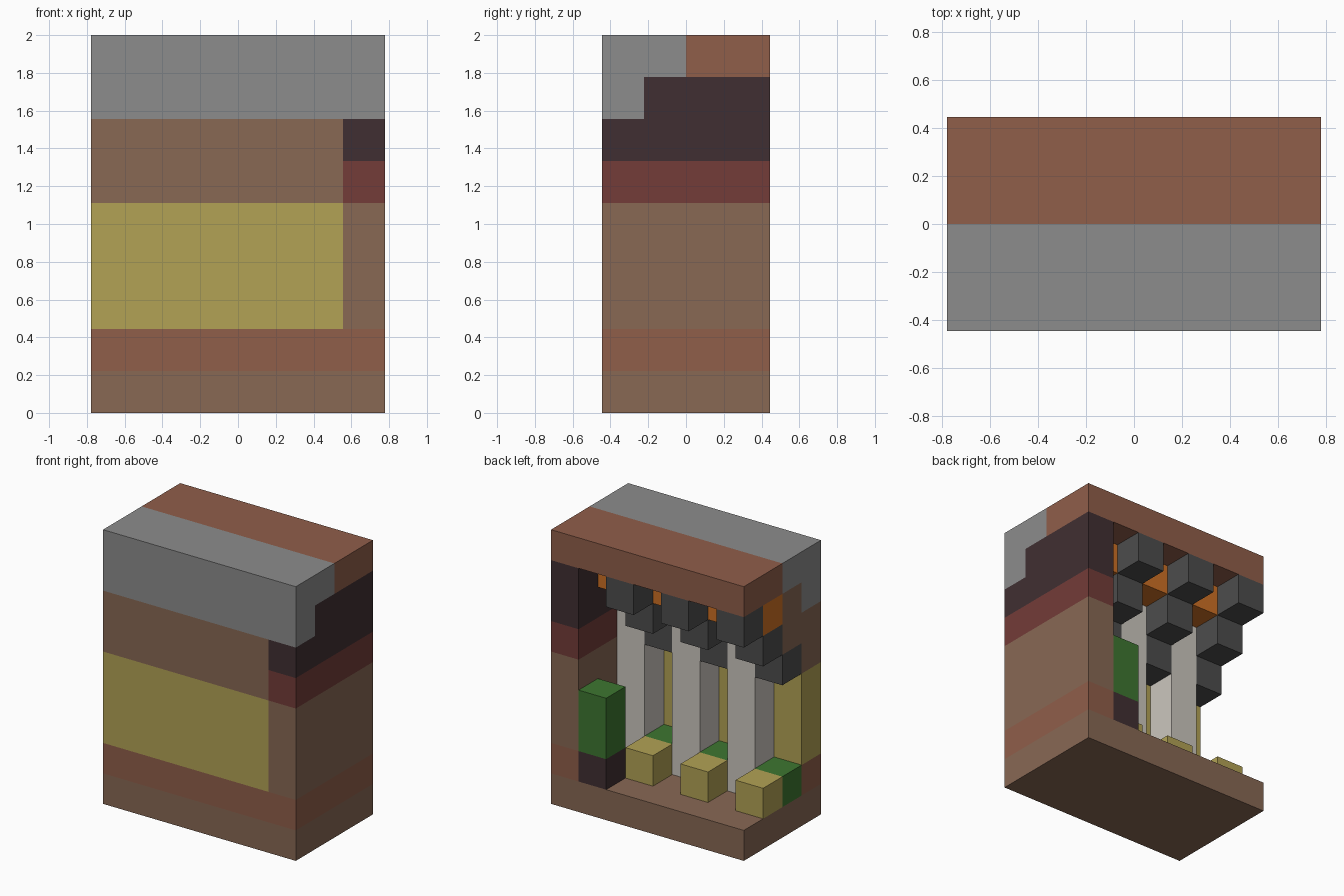
import bpy
import bmesh
from mathutils import Vector

cube = bpy.data.objects.get("Cube")
if cube:
    bpy.data.objects.remove(cube, do_unlink=True)

U = 2 / 9                       # one block
ORIGIN = Vector((-3.5, -2, 0))  # front left bottom corner, in blocks


def linear(v):
    v /= 255
    return v / 12.92 if v <= 0.04045 else ((v + 0.055) / 1.055) ** 2.4


def material(name, *rgb):
    color = [linear(v) for v in rgb] + [1]
    mat = bpy.data.materials.new(name)
    mat.use_nodes = True
    mat.diffuse_color = color
    bsdf = mat.node_tree.nodes["Principled BSDF"]
    bsdf.inputs["Base Color"].default_value = color
    bsdf.inputs["Roughness"].default_value = 0.9
    return mat


grey = material("stone grey", 140, 140, 140)
clay = material("clay red", 144, 94, 74)
brown = material("brown", 136, 104, 84)
dark = material("dark brown", 64, 47, 50)
maroon = material("maroon", 115, 60, 56)
yellow = material("straw yellow", 178, 162, 85)
white = material("pillar white", 203, 198, 190)
green = material("leaf green", 61, 118, 48)
orange = material("orange", 205, 112, 36)
charcoal = material("charcoal", 77, 77, 77)


def blocks(name, mat, *boxes):
    """One object from boxes, each a pair of opposite corners in blocks."""
    bm = bmesh.new()
    for low, high in boxes:
        low, high = Vector(low), Vector(high)
        corner = bmesh.ops.create_cube(bm, size=1)["verts"]
        for v in corner:
            t = v.co + Vector((0.5, 0.5, 0.5))
            v.co = Vector(l + (h - l) * f for l, h, f in zip(low, high, t))
            v.co = (v.co + ORIGIN) * U
    mesh = bpy.data.meshes.new(name)
    bm.to_mesh(mesh)
    bm.free()
    mesh.materials.append(mat)
    obj = bpy.data.objects.new(name, mesh)
    bpy.context.collection.objects.link(obj)
    return obj


def block(name, mat, x, y, z, height=1):
    return blocks(name, mat, ((x, y, z), (x + 1, y + 1, z + height)))


# Base and plinth
blocks("floor", brown, ((0, 0, 0), (7, 4, 1)))
blocks("plinth", clay, ((0, 0, 1), (6, 1, 2)), ((6, 0, 1), (7, 4, 2)))

# Left side wall in bands
blocks("side_wall", brown, ((6, 0, 2), (7, 4, 5)))
blocks("side_wall_band", maroon, ((6, 0, 5), (7, 4, 6)))
blocks("side_wall_top", dark, ((6, 0, 6), (7, 4, 7)), ((6, 1, 7), (7, 4, 8)))

# Front wall
blocks("front_panel", yellow, ((0, 0, 2), (6, 1, 5)))
blocks("front_lintel", brown, ((0, 0, 5), (6, 1, 7)))
blocks("inner_cornice", brown, ((0, 1, 7), (6, 2, 8)))

# Roof
blocks("roof_front", grey, ((0, 0, 8), (7, 2, 9)), ((0, 0, 7), (7, 1, 8)))
blocks("roof_back", clay, ((0, 2, 8), (7, 4, 9)))
blocks("ceiling_beam", orange, ((0, 2, 7), (6, 3, 8)))

# Repeating bays: pillar, stepped bracket, planter
for bay in range(3):
    x = 2 * bay
    n = bay + 1
    block(f"pillar_{n}", white, x + 1, 1, 1, 6)
    block(f"bracket_backing_{n}", brown, x, 1, 6)
    blocks(f"bracket_{n}", charcoal,
           *[((x, 1 + s, 5 + s), (x + 1, 2 + s, 6 + s)) for s in range(3)])
    block(f"planter_leaves_{n}", green, x, 1, 1)
    block(f"planter_box_{n}", yellow, x, 2, 1)

# Potted shrub by the side wall
block("shrub_pot", dark, 5, 3, 1)
block("shrub", green, 5, 3, 2, 2)
